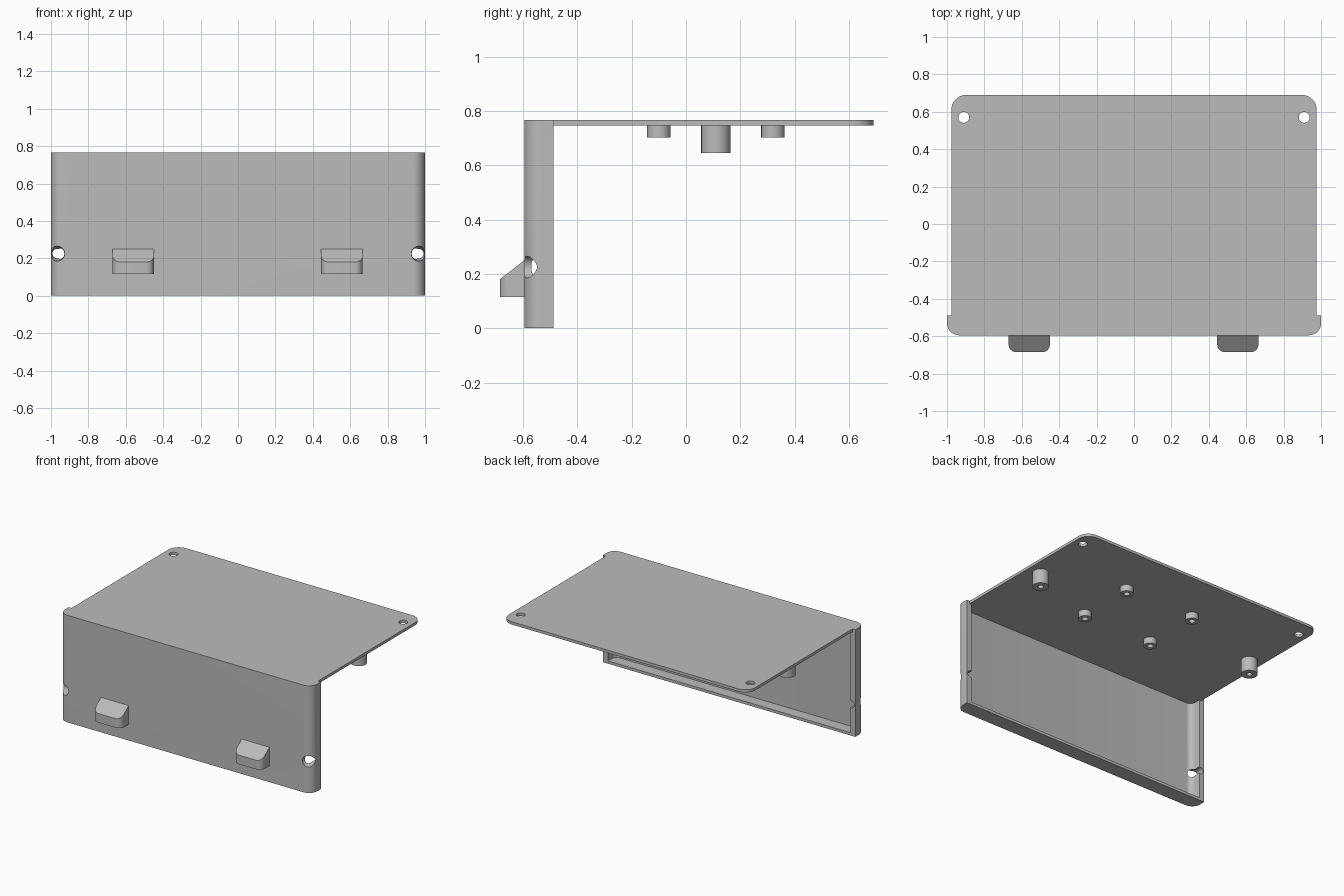
import bpy, bmesh
from math import sin, cos, pi, radians

cube = bpy.data.objects.get("Cube")
if cube:
    bpy.data.objects.remove(cube, do_unlink=True)

grey = bpy.data.materials.new("plain grey")
grey.use_nodes = True
grey.diffuse_color = (0.5, 0.5, 0.5, 1)
grey.node_tree.nodes["Principled BSDF"].inputs["Base Color"].default_value = (0.5, 0.5, 0.5, 1)

FRONT, EDGE, BACK = -0.595, -0.488, 0.69
TOP, SHEET = 0.767, 0.02


def finish(name, bm):
    bmesh.ops.recalc_face_normals(bm, faces=bm.faces)
    mesh = bpy.data.meshes.new(name)
    bm.to_mesh(mesh)
    bm.free()
    mesh.materials.append(grey)
    obj = bpy.data.objects.new(name, mesh)
    bpy.context.collection.objects.link(obj)
    return obj


def smooth(obj):
    bpy.ops.object.select_all(action='DESELECT')
    obj.select_set(True)
    bpy.context.view_layer.objects.active = obj
    bpy.ops.object.shade_smooth_by_angle(angle=radians(30))


def arc(cx, cy, r, start, end, steps=10):
    angles = [radians(start + (end - start) * i / steps) for i in range(steps + 1)]
    return [(cx + r * cos(a), cy + r * sin(a)) for a in angles]


def mirrored(half):
    """Close a right-hand outline with its reflection in x."""
    return half + [(-x, y) for x, y in reversed(half)]


def prism(name, outline, z0, z1):
    bm = bmesh.new()
    face = bm.faces.new([bm.verts.new((x, y, z0)) for x, y in outline])
    side = bmesh.ops.extrude_face_region(bm, geom=[face])["geom"]
    bmesh.ops.translate(bm, vec=(0, 0, z1 - z0),
                        verts=[v for v in side if isinstance(v, bmesh.types.BMVert)])
    return finish(name, bm)


def lathe(name, profile, x, y, z, along_y=False, segments=32):
    """Turn a closed (radius, height) profile about z, or about y."""
    bm = bmesh.new()
    rings = []
    for r, h in profile:
        if r == 0:
            rings.append([bm.verts.new((0, 0, h))] * segments)
        else:
            rings.append([bm.verts.new((r * cos(2 * pi * i / segments),
                                        r * sin(2 * pi * i / segments), h))
                          for i in range(segments)])
    for low, high in zip(rings, rings[1:]):
        for i in range(segments):
            j = (i + 1) % segments
            corners = list(dict.fromkeys((low[i], low[j], high[j], high[i])))
            bm.faces.new(corners)
    for v in bm.verts:
        a, b, h = v.co
        v.co = (x + a, y + h, z + b) if along_y else (x + a, y + b, z + h)
    return finish(name, bm)


def combine(target, tool, operation):
    mod = target.modifiers.new("combine", 'BOOLEAN')
    mod.object, mod.operation, mod.solver = tool, operation, 'EXACT'
    bpy.context.view_layer.objects.active = target
    bpy.ops.object.modifier_apply(modifier=mod.name)
    bpy.data.objects.remove(tool, do_unlink=True)


# Folded sheet: front wall with side flanges, floor lip and top plate
R, FLANGE, WALL = 0.065, 0.04, 0.025
corner = arc(1 - R, FRONT + R, R, -90, 0)
inner = arc(1 - FLANGE - 0.04, FRONT + WALL + 0.04, 0.04, 0, -90)
housing = prism("housing", mirrored(corner + [(1, EDGE), (1 - FLANGE, EDGE)] + inner), 0, TOP)
lip = prism("floor_lip", mirrored(corner + [(1, EDGE)]), 0, SHEET)
plate = prism("top_plate", mirrored(corner + [(1, EDGE), (0.977, EDGE)]
                                    + arc(0.897, BACK - 0.08, 0.08, 0, 90)), TOP - SHEET, TOP)
combine(housing, lip, 'UNION')
combine(housing, plate, 'UNION')

# Screw holes: plain through the plate, countersunk through the front corners
for side in (-1, 1):
    drill = lathe("plate_drill", [(0, -0.1), (0.029, -0.1), (0.029, 0.1), (0, 0.1)],
                  side * 0.91, 0.57, TOP)
    combine(housing, drill, 'DIFFERENCE')
    sink = lathe("countersink", [(0, -0.05), (0.04, -0.05), (0.04, 0.022), (0.025, 0.06),
                                 (0.025, 0.2), (0, 0.2)],
                 side * 0.967, FRONT, 0.225, along_y=True)
    combine(housing, sink, 'DIFFERENCE')
smooth(housing)


# Hollow standoffs under the plate
def standoff(name, x, y, radius, bore, length):
    profile = [(0, -0.012), (bore, -0.012), (bore, -length), (radius, -length),
               (radius, 0.004), (0, 0.004)]
    smooth(lathe(name, profile, x, y, TOP - SHEET))


for x in (-0.88, 0.88):
    standoff("long_standoff", x, 0.11, 0.054, 0.019, 0.103)
for x in (-0.22, 0.33):
    for y in (-0.1, 0.32):
        standoff("short_standoff", x, y, 0.043, 0.02, 0.045)

# Front catches: rounded blocks with a sloping top
for x in (-0.56, 0.555):
    half = arc(0.07, -0.645, 0.04, -90, 0, 8) + [(0.11, FRONT + 0.004)]
    catch = prism("front_catch", [(x + px, py) for px, py in mirrored(half)], 0.115, 0.25)
    for v in catch.data.vertices:
        if v.co.z > 0.2:
            v.co.z = 0.25 - 0.07 * (FRONT - v.co.y) / 0.09
    smooth(catch)
